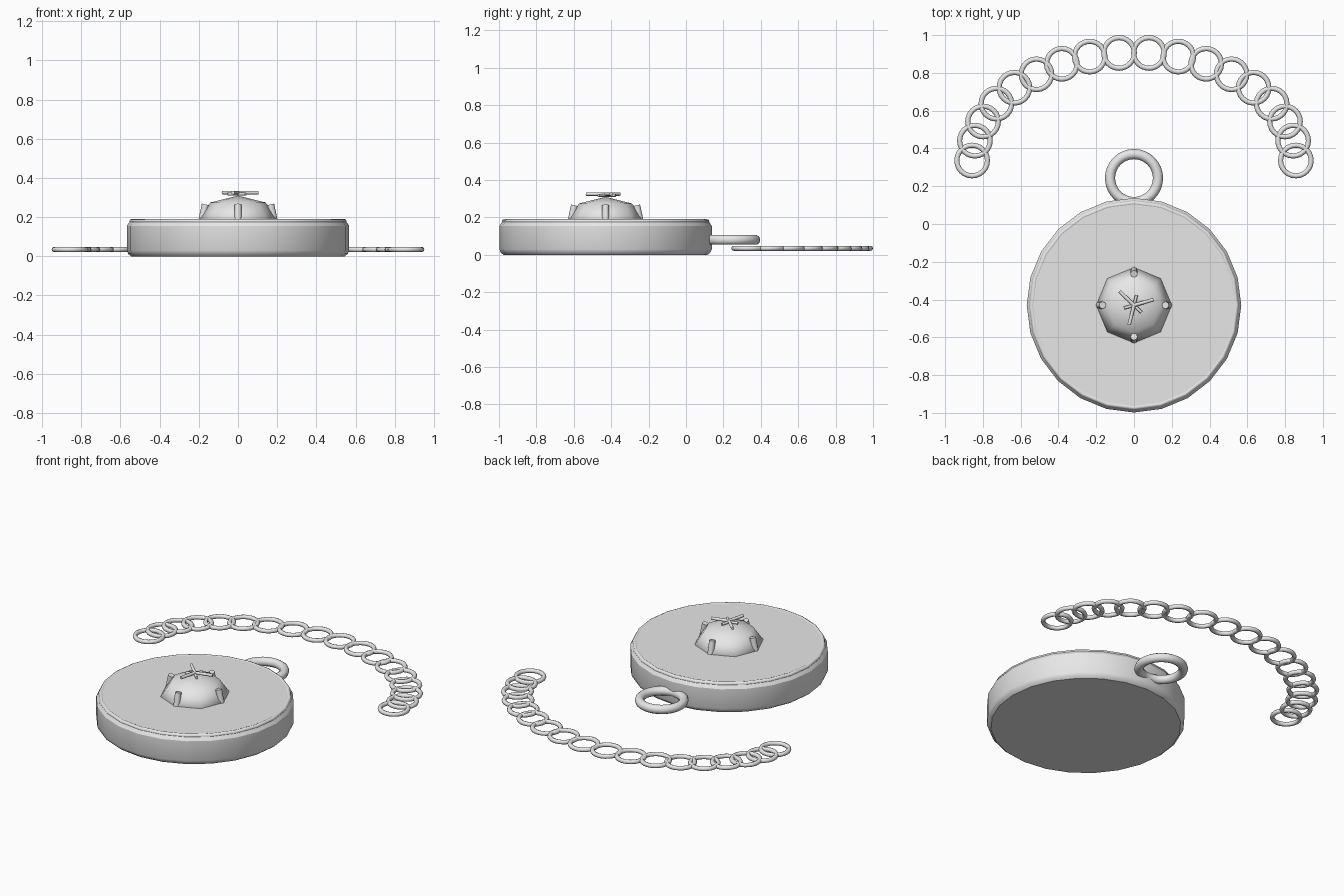
import bpy
from math import radians, sin, cos, pi
from mathutils import Vector

cube = bpy.data.objects.get("Cube")
if cube:
    bpy.data.objects.remove(cube, do_unlink=True)

metal = bpy.data.materials.new("grey_metal")
metal.use_nodes = True
GREY = (0.8, 0.8, 0.8, 1)
metal.diffuse_color = GREY
metal.node_tree.nodes["Principled BSDF"].inputs["Base Color"].default_value = GREY

DISC_Y = -0.43


def finish(name, angle=40):
    obj = bpy.context.object
    obj.name = name
    obj.data.materials.append(metal)
    bpy.ops.object.shade_smooth_by_angle(angle=radians(angle))
    return obj


def ring(name, loc, major, minor, segments, sides):
    bpy.ops.mesh.primitive_torus_add(location=loc, major_radius=major, minor_radius=minor,
                                     major_segments=segments, minor_segments=sides)
    return finish(name, 60)


def rod(name, start, end, radius, sides=8):
    start, end = Vector(start), Vector(end)
    axis = end - start
    bpy.ops.mesh.primitive_cylinder_add(vertices=sides, radius=radius, depth=axis.length,
                                        location=(start + end) / 2,
                                        rotation=axis.to_track_quat('Z', 'Y').to_euler())
    return finish(name, 50)


def lathe(name, profile, sides, y):
    verts, faces = [], []
    for r, z in profile:
        for i in range(sides):
            a = 2 * pi * i / sides
            verts.append((r * cos(a), r * sin(a), z))
    for k in range(len(profile) - 1):
        for i in range(sides):
            j = (i + 1) % sides
            faces.append((k * sides + i, k * sides + j, (k + 1) * sides + j, (k + 1) * sides + i))
    faces.append(tuple(reversed(range(sides))))
    faces.append(tuple(range(len(verts) - sides, len(verts))))
    mesh = bpy.data.meshes.new(name)
    mesh.from_pydata(verts, [], faces)
    obj = bpy.data.objects.new(name, mesh)
    obj.location.y = y
    bpy.context.collection.objects.link(obj)
    bpy.ops.object.select_all(action='DESELECT')
    obj.select_set(True)
    bpy.context.view_layer.objects.active = obj
    return finish(name, 30)


# Pendant disc with chamfered edges and a raised rim
lathe("disc", [(0.545, 0), (0.56, 0.012), (0.568, 0.03), (0.568, 0.155),
               (0.56, 0.167), (0.545, 0.188)], 24, DISC_Y)
ring("disc_rim", (0, DISC_Y, 0.178), 0.542, 0.013, 24, 8)

# Hanging loop
ring("hanging_loop", (0, 0.243, 0.08), 0.127, 0.027, 32, 10)

# Domed stone
bpy.ops.mesh.primitive_uv_sphere_add(segments=8, ring_count=4, radius=0.2,
                                     location=(0, DISC_Y, 0.19))
bpy.context.object.scale.z = 0.6
finish("dome", 60)

# Prongs holding the stone
for i in range(4):
    d = Vector((cos(i * pi / 2), sin(i * pi / 2), 0))
    c = Vector((0, DISC_Y, 0))
    rod(f"prong_{i + 1}", c + d * 0.184 + Vector((0, 0, 0.18)),
        c + d * 0.166 + Vector((0, 0, 0.265)), 0.019)

# Star of long and short bars on top
for i in range(6):
    is_long = i % 2 == 0
    a = radians(16 + 60 * i)
    length, z = (0.107, 0.325) if is_long else (0.055, 0.318)
    rod(f"star_bar_{i + 1}", (0, DISC_Y, z),
        (length * cos(a), DISC_Y + length * sin(a), z), 0.0095 if is_long else 0.008)

# Chain links along a half ellipse
LINKS = 18
for i in range(LINKS):
    t = pi * i / (LINKS - 1)
    ring(f"chain_link_{i + 1}", (0.857 * cos(t), 0.336 + 0.572 * sin(t), 0.035),
         0.081, 0.0135, 24, 8)
